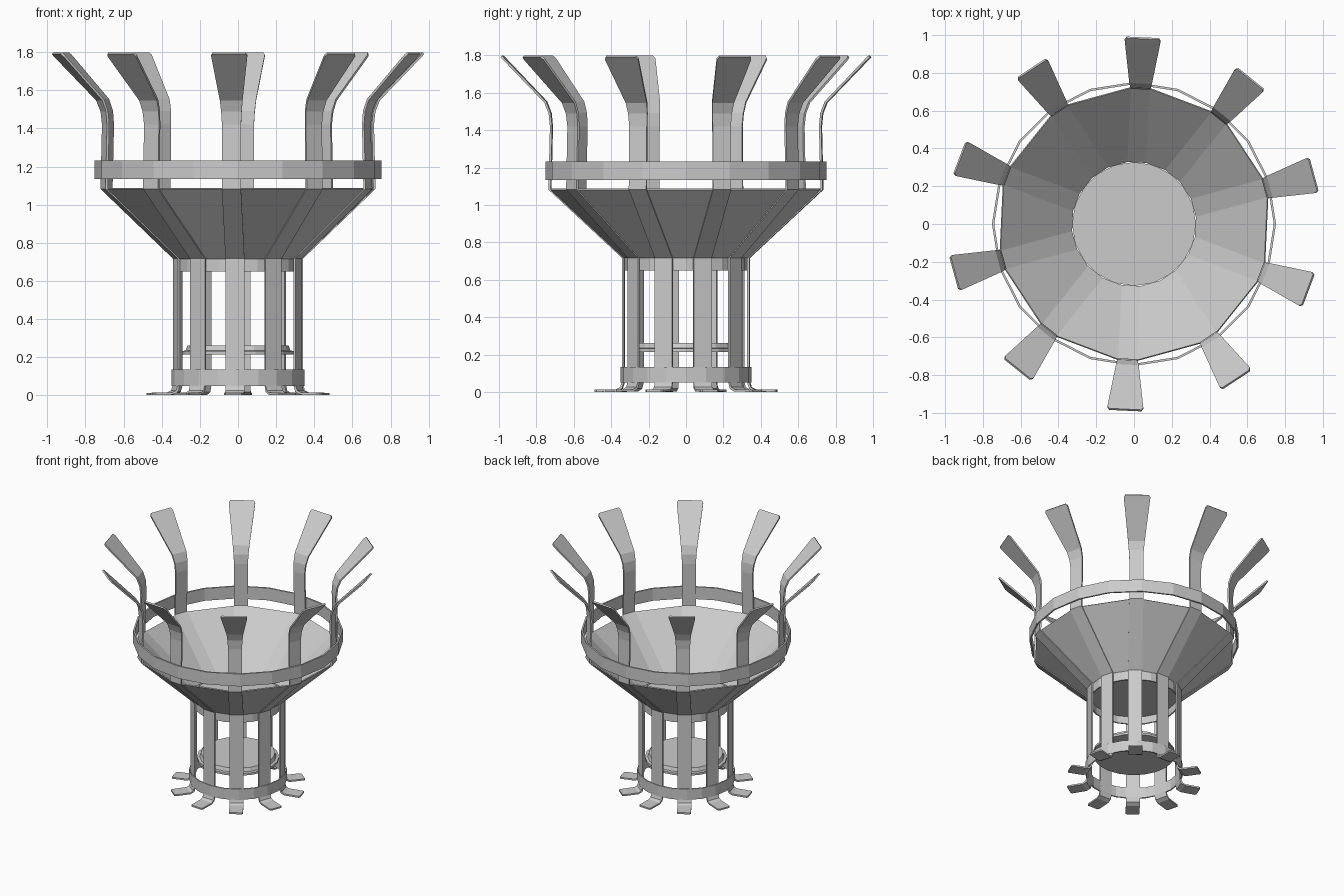
import bpy, bmesh, math
from mathutils import Vector

if "Cube" in bpy.data.objects:
    bpy.data.objects.remove(bpy.data.objects["Cube"])

N = 10
START = math.radians(15.3)
STEP = 2 * math.pi / N


def make_object(name, bm):
    bmesh.ops.recalc_face_normals(bm, faces=bm.faces)
    me = bpy.data.meshes.new(name)
    bm.to_mesh(me)
    bm.free()
    ob = bpy.data.objects.new(name, me)
    bpy.context.collection.objects.link(ob)
    return ob


def lathe(name, profile, sides, closed=True, phase=0.0):
    """Spin a list of (radius, z) around z; radius 0 makes a pole."""
    bm = bmesh.new()
    rows = []
    for r, z in profile:
        if r == 0:
            rows.append([bm.verts.new((0, 0, z))] * sides)
        else:
            rows.append([bm.verts.new((r * math.cos(phase + 2 * math.pi * i / sides),
                                       r * math.sin(phase + 2 * math.pi * i / sides), z))
                         for i in range(sides)])
    pairs = list(zip(rows, rows[1:]))
    if closed:
        pairs.append((rows[-1], rows[0]))
    for a, b in pairs:
        for i in range(sides):
            j = (i + 1) % sides
            quad = list(dict.fromkeys((a[i], a[j], b[j], b[i])))
            if len(quad) > 2:
                bm.faces.new(quad)
    return make_object(name, bm)


def band(name, r, z0, z1, t, sides):
    return lathe(name, [(r, z0), (r, z1), (r - t, z1), (r - t, z0)], sides)


# bent iron straps: (radius, z, width) along the centre line, foot to tip
PATH = [(0.487, 0.007, 0.085), (0.478, 0.007, 0.10), (0.37, 0.009, 0.10),
        (0.345, 0.022, 0.10), (0.335, 0.055, 0.10), (0.335, 0.72, 0.10),
        (0.728, 1.085, 0.10), (0.72, 1.42, 0.10), (0.727, 1.49, 0.108),
        (0.75, 1.55, 0.12), (0.972, 1.782, 0.19), (0.985, 1.795, 0.17)]
HALF_T = 0.006


def strap(name, angle):
    pts = [Vector((r, z)) for r, z, w in PATH]
    c, s = math.cos(angle), math.sin(angle)
    bm = bmesh.new()
    rows = []
    for i, p in enumerate(pts):
        d0 = (p - pts[max(i - 1, 0)]) if i else pts[1] - p
        d1 = (pts[i + 1] - p) if i < len(pts) - 1 else d0
        n0, n1 = (Vector((-d.y, d.x)).normalized() for d in (d0, d1))
        n = (n0 + n1).normalized()
        n *= HALF_T / n.dot(n0)
        row = []
        for k, side in ((1, 1), (1, -1), (-1, -1), (-1, 1)):
            q = p + n * k
            y = side * PATH[i][2] / 2
            row.append(bm.verts.new((q.x * c - y * s, q.x * s + y * c, q.y)))
        rows.append(row)
    for a, b in zip(rows, rows[1:]):
        for i in range(4):
            j = (i + 1) % 4
            bm.faces.new((a[i], a[j], b[j], b[i]))
    bm.faces.new(rows[0])
    bm.faces.new(rows[-1])
    return make_object(name, bm)


for i in range(N):
    strap(f"strap_{i + 1}", START + i * STEP)

# faceted fire bowl: wide panels between straps, narrow strips behind them
bm = bmesh.new()
rings = []
for r, z in ((0.326, 0.722), (0.718, 1.087)):
    ring = []
    for i in range(N):
        a = START + i * STEP
        for y in (-0.05, 0.05):
            ring.append(bm.verts.new((r * math.cos(a) - y * math.sin(a),
                                      r * math.sin(a) + y * math.cos(a), z)))
    rings.append(ring)
for i in range(2 * N):
    j = (i + 1) % (2 * N)
    bm.faces.new((rings[0][i], rings[0][j], rings[1][j], rings[1][i]))
bowl = make_object("fire_bowl", bm)
sol = bowl.modifiers.new("thickness", 'SOLIDIFY')
sol.thickness = 0.008
sol.offset = -1

# bands around the straps
band("upper_band", 0.752, 1.135, 1.232, 0.012, 20)
band("lower_band", 0.35, 0.05, 0.135, 0.01, 20)
band("collar", 0.328, 0.65, 0.722, 0.01, 20)

# bowl floor inside the collar
lathe("bowl_floor", [(0, 0.718), (0.32, 0.718), (0.32, 0.708), (0, 0.708)], 20, closed=False)

# stepped tray between the legs
lathe("lower_tray", [(0, 0.262), (0.265, 0.262), (0.275, 0.235), (0.295, 0.232),
                     (0.295, 0.215), (0, 0.215)], 20, closed=False)
